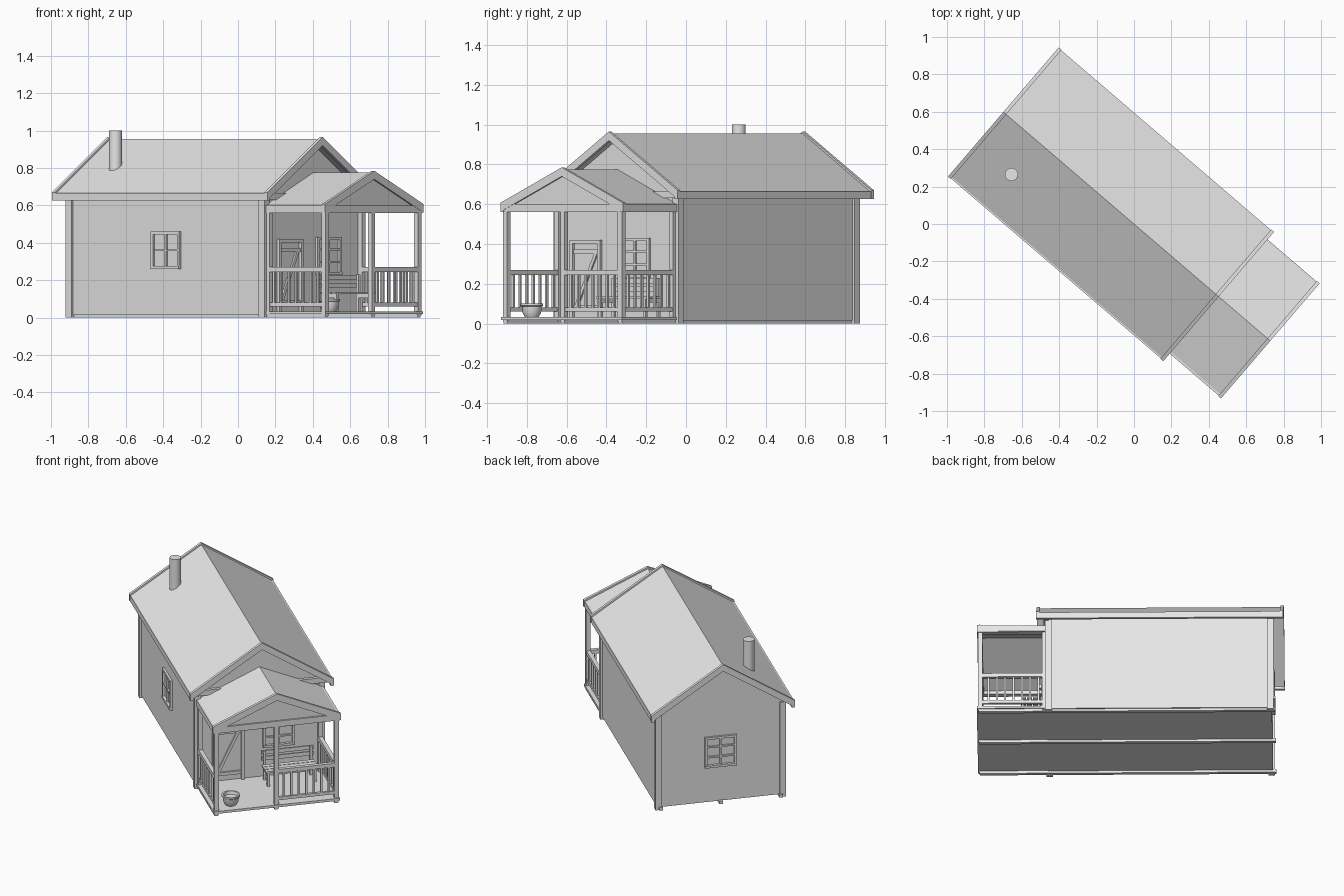
import bpy, bmesh, math
from mathutils import Vector, Matrix

cube = bpy.data.objects.get("Cube")
if cube:
    bpy.data.objects.remove(cube, do_unlink=True)

TURN = math.radians(-40.6)   # the whole house is turned on its plot

grey = bpy.data.materials.new("plain grey")
grey.use_nodes = True
grey.diffuse_color = (0.8, 0.8, 0.8, 1)
grey.node_tree.nodes["Principled BSDF"].inputs["Base Color"].default_value = (0.8, 0.8, 0.8, 1)


def finish(name, bm):
    bmesh.ops.recalc_face_normals(bm, faces=bm.faces)
    mesh = bpy.data.meshes.new(name)
    bm.to_mesh(mesh)
    bm.free()
    mesh.materials.append(grey)
    obj = bpy.data.objects.new(name, mesh)
    obj.rotation_euler.z = TURN
    bpy.context.collection.objects.link(obj)
    return obj


def add_box(bm, x0, x1, y0, y1, z0, z1):
    mid = Vector((x0 + x1, y0 + y1, z0 + z1)) / 2
    size = Matrix.Diagonal((abs(x1 - x0), abs(y1 - y0), abs(z1 - z0), 1))
    bmesh.ops.create_cube(bm, size=1, matrix=Matrix.Translation(mid) @ size)


def boxes(name, items):
    bm = bmesh.new()
    for item in items:
        add_box(bm, *item)
    return finish(name, bm)


def prism(name, profile, x0, x1):
    """Extrude a (y, z) outline along the ridge direction."""
    bm = bmesh.new()
    face = bm.faces.new([bm.verts.new((x0, y, z)) for y, z in profile])
    new = bmesh.ops.extrude_face_region(bm, geom=[face])["geom"]
    bmesh.ops.translate(bm, vec=(x1 - x0, 0, 0),
                        verts=[g for g in new if isinstance(g, bmesh.types.BMVert)])
    return finish(name, bm)


def chevron(half, eave, ridge, thick):
    return [(-half, eave), (0, ridge), (half, eave),
            (half, eave - thick), (0, ridge - thick), (-half, eave - thick)]


def roof(prefix, half, eave, ridge, x0, x1, ends):
    prism(prefix + "_roof", chevron(half, eave, ridge, 0.03), x0, x1)
    for i, x in enumerate(ends):
        prism(f"{prefix}_bargeboard_{i + 1}", chevron(half + 0.003, eave + 0.01, ridge + 0.01, 0.045),
              x - 0.01, x + 0.01)
    boxes(prefix + "_eave_boards",
          [(x0, x1, s * half, s * (half - 0.018), eave - 0.035, eave + 0.005) for s in (-1, 1)])


def cylinder(name, x, y, r, z0, z1):
    bm = bmesh.new()
    bmesh.ops.create_cone(bm, cap_ends=True, segments=24, radius1=r, radius2=r, depth=z1 - z0,
                          matrix=Matrix.Translation((x, y, (z0 + z1) / 2)))
    return finish(name, bm)


def smooth(obj):
    bpy.ops.object.select_all(action="DESELECT")
    obj.select_set(True)
    bpy.context.view_layer.objects.active = obj
    bpy.ops.object.shade_smooth_by_angle(angle=math.radians(35))


# House body with gables
FRONT, BACK, SIDE = 0.53, -0.85, 0.4
prism("house_walls", [(-SIDE, 0.015), (SIDE, 0.015), (SIDE, 0.665), (0, 0.935), (-SIDE, 0.665)],
      BACK, FRONT)
boxes("corner_posts", [(x - 0.02, x + 0.02, y - 0.02, y + 0.02, 0, 0.64)
                       for x in (BACK + 0.01, FRONT - 0.01) for y in (-0.393, 0.393)])
boxes("floor_joists", [(BACK - 0.02, 0.95, y - 0.012, y + 0.012, 0, 0.02) for y in (-0.38, 0, 0.38)])
boxes("gable_beam", [(FRONT - 0.01, FRONT + 0.02, -0.43, 0.43, 0.63, 0.665)])
roof("main", 0.452, 0.66, 0.955, -0.92, 0.596, (-0.91, 0.586))
smooth(cylinder("chimney_pipe", -0.67, -0.225, 0.035, 0.76, 1.0))

# Porch floor, posts, beams and roof
boxes("porch_floor", [(FRONT, 0.96, -0.4, 0.4, 0.018, 0.034)])
POST, EDGE = 0.94, 0.38
boxes("porch_posts", [(x - 0.014, x + 0.014, y - 0.014, y + 0.014, 0.01, 0.57)
                      for x, y in ((POST, -EDGE), (POST, 0), (POST, EDGE),
                                   (FRONT + 0.015, -EDGE), (FRONT + 0.015, EDGE))])
boxes("porch_beams", [(POST - 0.015, POST + 0.018, -0.4, 0.4, 0.56, 0.6)]
      + [(FRONT, POST, s * 0.365, s * 0.398, 0.56, 0.595) for s in (-1, 1)])
prism("porch_gable", [(-0.39, 0.59), (0.39, 0.59), (0, 0.765)], POST - 0.01, POST + 0.008)
roof("porch", 0.402, 0.597, 0.775, FRONT, 0.96, (0.95,))


# Railings
def railing(name, start, end, count):
    a, b = Vector(start), Vector(end)
    along_x = abs(b.x - a.x) > abs(b.y - a.y)
    items = []
    for z0, z1, t in ((0.245, 0.27, 0.013), (0.06, 0.08, 0.009)):
        tx, ty = (0, t) if along_x else (t, 0)
        items.append((a.x - tx, b.x + tx, a.y - ty, b.y + ty, z0, z1))
    for i in range(1, count + 1):
        p = a.lerp(b, i / (count + 1))
        items.append((p.x - 0.006, p.x + 0.006, p.y - 0.006, p.y + 0.006, 0.07, 0.25))
    boxes(name, items)


railing("right_railing", (FRONT, -EDGE), (POST, -EDGE), 7)
railing("left_railing", (FRONT, EDGE), (POST, EDGE), 7)
railing("front_railing", (POST, 0), (POST, EDGE), 7)


# Windows: frame and glazing bars standing proud of a wall
def window(name, on_end, wall, out, mid, z0, z1, half, rows):
    items = []

    def bar(a0, a1, b0, b1, depth):
        near, far = wall - out * 0.01, wall + out * depth
        items.append((near, far, a0, a1, b0, b1) if on_end else (a0, a1, near, far, b0, b1))

    t = 0.015
    for s in (-1, 1):
        bar(mid + s * half, mid + s * (half - t), z0, z1, 0.014)
    bar(mid - half, mid + half, z0, z0 + t, 0.018)
    bar(mid - half, mid + half, z1 - t, z1, 0.014)
    bar(mid - 0.006, mid + 0.006, z0, z1, 0.01)
    for i in range(1, rows):
        z = z0 + (z1 - z0) * i / rows
        bar(mid - half, mid + half, z - 0.005, z + 0.005, 0.01)
    boxes(name, items)


window("side_window", False, -SIDE, -1, -0.16, 0.26, 0.46, 0.1, 2)
window("back_window", True, BACK, -1, 0, 0.25, 0.455, 0.1, 3)
window("porch_window", True, FRONT, 1, 0.12, 0.23, 0.43, 0.1, 3)

# Plank door with a slanted brace
D0, D1, DTOP = -0.3, -0.1, 0.42
boxes("door_frame", [(FRONT, FRONT + 0.018, D0, D0 + 0.018, 0.03, DTOP),
                     (FRONT, FRONT + 0.018, D1 - 0.018, D1, 0.03, DTOP),
                     (FRONT, FRONT + 0.018, D0, D1, DTOP - 0.018, DTOP)])
boxes("door_crossbars", [(FRONT, FRONT + 0.012, D0 + 0.02, D1 - 0.02, z, z + 0.022)
                         for z in (0.07, 0.35)])
prism("door_brace", [(D0 + 0.025, 0.09), (D0 + 0.045, 0.09), (D1 - 0.025, 0.355), (D1 - 0.045, 0.355)],
      FRONT, FRONT + 0.01)

# Bench against the wall
B0, B1 = 0.0, 0.33
boxes("bench", [(x, x + 0.032, B0, B1, 0.125, 0.137) for x in (0.585, 0.622, 0.659)]
      + [(0.565, 0.575, B0, B1, z, z + 0.026) for z in (0.16, 0.2)]
      + [(0.572, 0.588, y, y + 0.016, 0.034, 0.23) for y in (B0 + 0.01, B1 - 0.026)]
      + [(0.67, 0.686, y, y + 0.016, 0.034, 0.127) for y in (B0 + 0.01, B1 - 0.026)]
      + [(0.575, 0.686, y, y + 0.014, 0.105, 0.126) for y in (B0 + 0.01, B1 - 0.026)])

# Round pot on the porch
bm = bmesh.new()
outline = [(0, 0.034), (0.035, 0.034), (0.047, 0.055), (0.05, 0.085), (0.057, 0.09),
           (0.057, 0.1), (0.046, 0.1), (0.042, 0.08), (0, 0.075)]
verts = [bm.verts.new((r, 0, z)) for r, z in outline]
edges = [bm.edges.new(pair) for pair in zip(verts, verts[1:])]
bmesh.ops.spin(bm, geom=verts + edges, cent=(0, 0, 0), axis=(0, 0, 1), angle=math.tau, steps=20)
bmesh.ops.remove_doubles(bm, verts=bm.verts, dist=0.0005)
bmesh.ops.translate(bm, verts=bm.verts, vec=(0.875, -0.27, 0))
smooth(finish("pot", bm))
